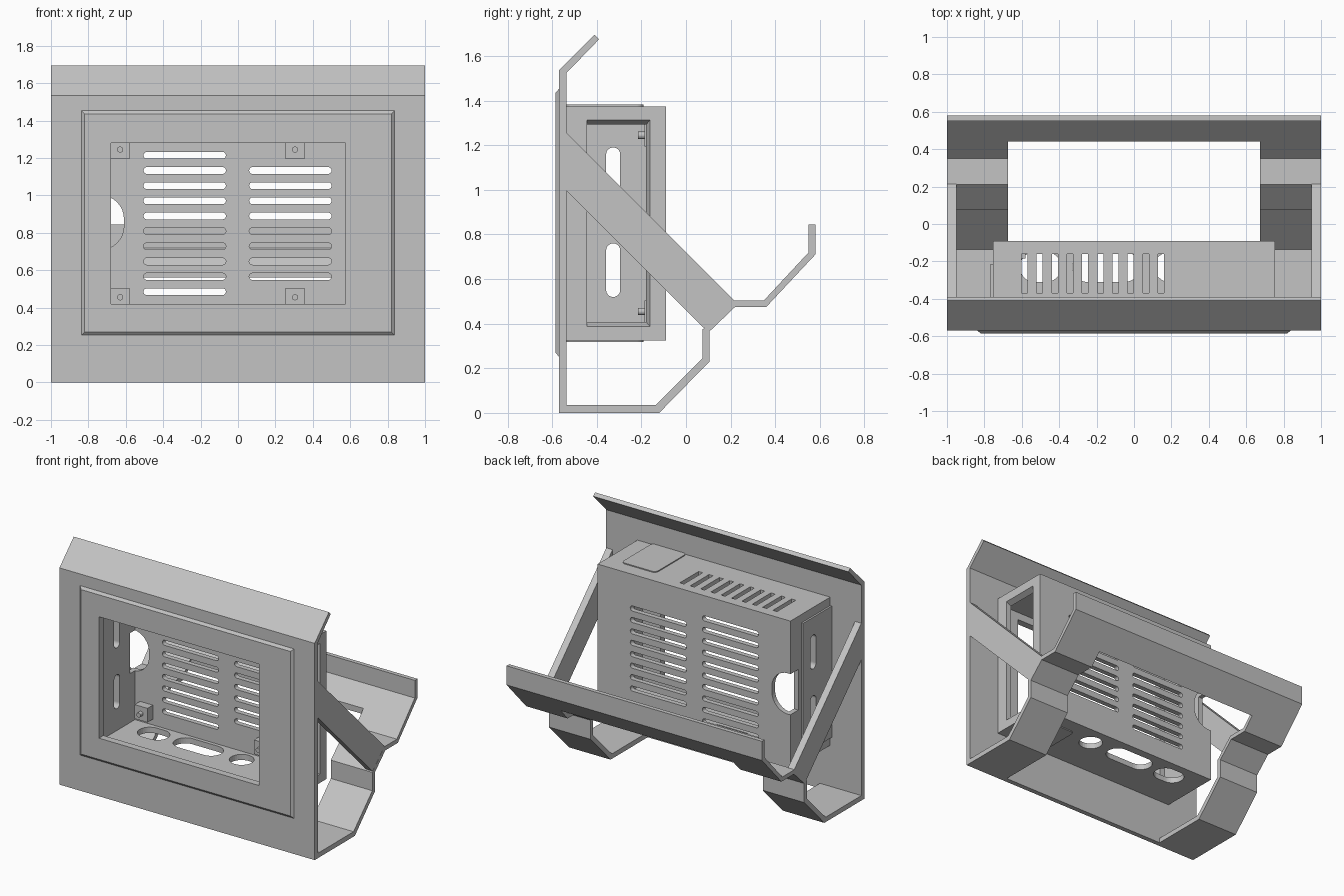
import bpy, bmesh, math

if "Cube" in bpy.data.objects:
    bpy.data.objects.remove(bpy.data.objects["Cube"], do_unlink=True)

grey = bpy.data.materials.new("light_grey")
grey.use_nodes = True
COLOUR = (0.55, 0.55, 0.55, 1)
grey.diffuse_color = COLOUR
grey.node_tree.nodes["Principled BSDF"].inputs["Base Color"].default_value = COLOUR


def outline(u0, u1, v0, v1, r=0.0, steps=8):
    """Rectangle with optional rounded corners."""
    if r <= 0:
        return [(u0, v0), (u1, v0), (u1, v1), (u0, v1)]
    pts = []
    corners = [(u1 - r, v1 - r), (u0 + r, v1 - r), (u0 + r, v0 + r), (u1 - r, v0 + r)]
    for k, (cu, cv) in enumerate(corners):
        for i in range(steps + 1):
            a = (k + i / steps) * math.pi / 2
            pts.append((cu + r * math.cos(a), cv + r * math.sin(a)))
    return pts


def place(axis, d, u, v):
    return {"x": (d, u, v), "y": (u, d, v), "z": (u, v, d)}[axis]


def prism(bm, axis, a, b, pts, end_pts=None):
    """Extrude an outline along an axis, optionally to a different end outline."""
    lo = [bm.verts.new(place(axis, a, *p)) for p in pts]
    hi = [bm.verts.new(place(axis, b, *p)) for p in (end_pts or pts)]
    faces = [bm.faces.new(lo), bm.faces.new(hi)]
    n = len(pts)
    for i in range(n):
        j = (i + 1) % n
        faces.append(bm.faces.new((lo[i], lo[j], hi[j], hi[i])))
    return faces


def finish(name, bm):
    bmesh.ops.remove_doubles(bm, verts=bm.verts, dist=1e-6)
    bmesh.ops.recalc_face_normals(bm, faces=bm.faces)
    me = bpy.data.meshes.new(name)
    bm.to_mesh(me)
    bm.free()
    me.materials.append(grey)
    ob = bpy.data.objects.new(name, me)
    bpy.context.scene.collection.objects.link(ob)
    return ob


def solid(name, *args):
    bm = bmesh.new()
    prism(bm, *args)
    return finish(name, bm)


def cut(ob, *prisms):
    """Subtract a set of separate prisms."""
    bm = bmesh.new()
    for p in prisms:
        prism(bm, *p)
    tool = finish("cutter", bm)
    tool.hide_render = True
    mod = ob.modifiers.new("cut", "BOOLEAN")
    mod.operation, mod.solver, mod.object = "DIFFERENCE", "EXACT", tool
    bpy.context.view_layer.objects.active = ob
    bpy.ops.object.modifier_apply(modifier=mod.name)
    bpy.data.objects.remove(tool, do_unlink=True)


# Bent sheet: top lip, front panel, floor, legs and rear hook
profile = [(-.41, 1.695), (-.57, 1.535), (-.57, 0), (-.12, 0), (.105, .23),
           (.105, .365), (.22, .475), (.36, .475), (.58, .71), (.58, .845),
           (.55, .845), (.55, .72), (.35, .505), (.21, .505), (.075, .375),
           (.075, .245), (-.135, .035), (-.535, .035), (-.535, 1.525), (-.39, 1.675)]
stand = solid("bent_stand", "x", -1, 1, profile)
window = outline(-.68, .575, .42, 1.28)
cut(stand, ("z", -.1, .95, outline(-.675, .675, -.535, .44)))
cut(stand, ("y", -.7, -.5, window))

# Diagonal side braces
brace = [(-.54, 1.26), (.215, .505), (.22, .475), (.105, .365), (.075, .385), (-.54, 1.0)]
for name, a, b in (("left_brace", .95, .999), ("right_brace", -.999, -.95)):
    solid(name, "x", a, b, brace)

# Raised bezel with chamfered rim
bezel = solid("front_bezel", "y", -.568, -.585, outline(-.84, .84, .25, 1.455),
              outline(-.82, .82, .27, 1.435))
cut(bezel, ("y", -.7, -.5, window))

# Hollow housing behind the panel
case = solid("housing", "x", -.755, .755, outline(-.54, -.09, .325, 1.375))
cut(case, ("x", -.72, .715, outline(-.6, -.125, .365, 1.335)))

# Back vents in two columns, plus top vents
vents = []
for i in range(10):
    z = .485 + .081 * i
    vents.append(("y", -.15, 0, outline(-.505, -.065, z - .018, z + .018, .0175)))
    if 0 < i < 9:
        vents.append(("y", -.15, 0, outline(.06, .5, z - .018, z + .018, .0175)))
    x = -.585 + .081 * i
    vents.append(("z", 1.3, 1.45, outline(x - .016, x + .016, -.37, -.16)))
cut(case, *vents)

# Floor cable holes
cut(case, *[("z", .25, .4, outline(x - w, x + w, -.31, -.15, .0795))
            for x, w in ((.19, .08), (-.15, .18), (-.5, .11))])

# Large tapered opening on the left side
cut(case, ("x", .76, .70, outline(-.445, -.16, .385, 1.315),
           outline(-.445, -.185, .415, 1.285)))

# Cable notch wrapping the right rear corner
cut(case, ("y", -.18, 0, outline(-.87, -.61, .71, 1.0, .125)))

# Cover plate on the right side, slotted together with the wall
cover = solid("side_cover", "x", -.768, -.75, outline(-.538, -.215, .385, 1.315))
for ob in (case, cover):
    cut(ob, *[("x", -.8, -.7, outline(-.358, -.295, z, z + .24, .031))
              for z in (.52, .95)])

# Access pads on housing top and bottom
for name, a, b in (("top_pad", 1.37, 1.382), ("bottom_pad", .33, .318)):
    solid(name, "z", a, b, outline(.37, .64, -.538, -.19, .03))

# Mounting posts with locating pins
for i, x in enumerate((-.63, .305)):
    for j, z in enumerate((.455, 1.245)):
        bm = bmesh.new()
        prism(bm, "y", -.12, -.185, outline(x - .05, x + .05, z - .05, z + .05))
        prism(bm, "y", -.18, -.215, outline(x - .016, x + .016, z - .016, z + .016, .0155))
        finish("mounting_post_%d" % (2 * i + j + 1), bm)
